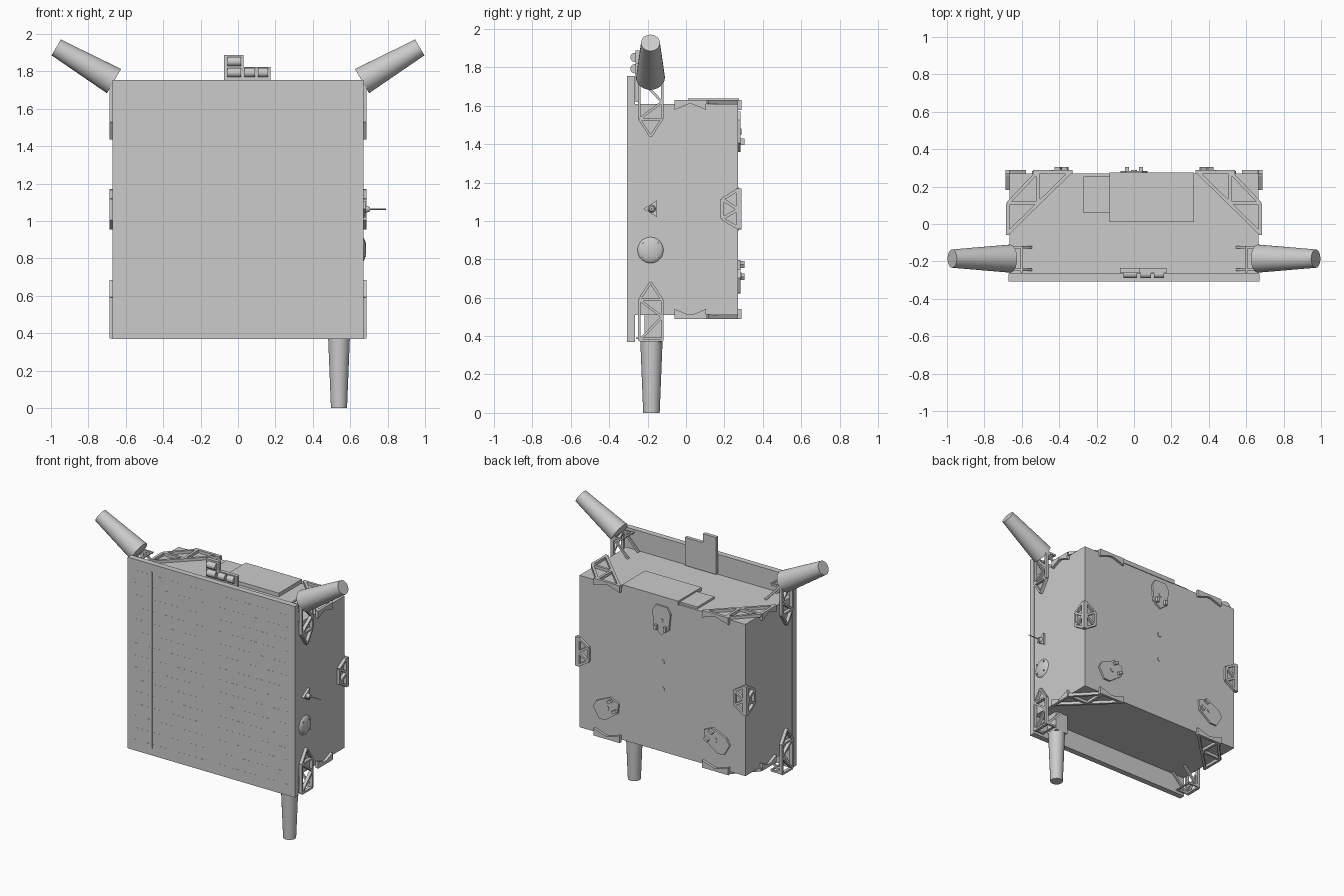
import bpy, bmesh, math
from mathutils import Vector, Matrix

if "Cube" in bpy.data.objects:
    bpy.data.objects.remove(bpy.data.objects["Cube"])

ZC = 1.06  # height of the mirror plane between upper and lower brackets


def finish(name, bm, smooth=False):
    bmesh.ops.recalc_face_normals(bm, faces=bm.faces)
    me = bpy.data.meshes.new(name)
    bm.to_mesh(me)
    bm.free()
    ob = bpy.data.objects.new(name, me)
    bpy.context.collection.objects.link(ob)
    if smooth:
        bpy.ops.object.select_all(action='DESELECT')
        ob.select_set(True)
        bpy.context.view_layer.objects.active = ob
        bpy.ops.object.shade_smooth_by_angle(angle=math.radians(35))
    return ob


def add_box(bm, x0, x1, y0, y1, z0, z1):
    m = Matrix.Translation(((x0 + x1) / 2, (y0 + y1) / 2, (z0 + z1) / 2))
    m = m @ Matrix.Diagonal((x1 - x0, y1 - y0, z1 - z0, 1))
    bmesh.ops.create_cube(bm, size=1, matrix=m)


def box(name, *b):
    bm = bmesh.new()
    add_box(bm, *b)
    return finish(name, bm)


def add_bar(bm, p, q, n, w=0.014, d=0.02):
    """Strut from p to q; width w in plane, depth d along n from the plane."""
    p, q, n = Vector(p), Vector(q), Vector(n).normalized()
    u = (q - p).normalized()
    m = Matrix((u, n.cross(u), n)).transposed().to_4x4()
    m.translation = (p + q) / 2 + n * d / 2
    bmesh.ops.create_cube(bm, size=1, matrix=m @ Matrix.Diagonal(((q - p).length, w, d, 1)))


def add_prism(bm, pts, v):
    f = bm.faces.new([bm.verts.new(p) for p in pts])
    r = bmesh.ops.extrude_face_region(bm, geom=[f], use_keep_orig=True)
    bmesh.ops.translate(bm, vec=v, verts=[e for e in r['geom'] if isinstance(e, bmesh.types.BMVert)])


def add_cone(bm, p, q, r0, r1, seg=32):
    p, q = Vector(p), Vector(q)
    m = (q - p).to_track_quat('Z', 'Y').to_matrix().to_4x4()
    m.translation = (p + q) / 2
    bmesh.ops.create_cone(bm, cap_ends=True, segments=seg, radius1=r0, radius2=r1,
                          depth=(q - p).length, matrix=m)


# Main body, front panel and flat boxes on the roof
box("main_body", -0.665, 0.665, -0.265, 0.27, 0.51, 1.61)
box("front_panel", -0.67, 0.67, -0.307, -0.265, 0.37, 1.755)
box("roof_box_large", -0.13, 0.32, 0.01, 0.275, 1.605, 1.637)
box("roof_box_small", -0.27, -0.13, 0.06, 0.255, 1.605, 1.625)

# Panel seams and rows of cell marks on the front
bm = bmesh.new()
for x in (-0.476, -0.33, -0.186):
    add_box(bm, x - 0.004, x + 0.004, -0.3085, -0.306, 0.42, 1.70)
for r in range(15):
    z = 0.45 + r * 0.0875
    for c in range(26):
        x = -0.6 + c * 0.048
        if abs(x) > 0.04:
            add_box(bm, x - 0.011, x + 0.011, -0.308, -0.306, z - 0.0015, z + 0.0015)
finish("panel_cell_marks", bm)

# Tapered barrels with a mounting block for the lower one
for s, side in ((1, "right"), (-1, "left")):
    bm = bmesh.new()
    add_cone(bm, (s * 0.663, -0.185, 1.748), (s * 0.972, -0.185, 1.928), 0.075, 0.049)
    finish("upper_barrel_" + side, bm, True)
bm = bmesh.new()
add_cone(bm, (0.54, -0.18, 0), (0.54, -0.18, 0.375), 0.043, 0.058)
finish("lower_barrel", bm, True)
box("lower_barrel_mount", 0.49, 0.59, -0.215, -0.125, 0.37, 0.515)

for sx, side in ((1, "right"), (-1, "left")):
    for sz, level in ((1, "upper"), (-1, "lower")):
        def T(x, y, z):
            return (sx * x, y, ZC + sz * (z - ZC))

        # Side bracket joining the panel and body
        bm = bmesh.new()
        P = {k: T(0.665, y, z) for k, (y, z) in dict(
            a=(-0.243, 1.53), b=(-0.125, 1.53), c=(-0.184, 1.44),
            d=(-0.243, 1.742), e=(-0.125, 1.742), m=(-0.125, 1.62)).items()}
        for k in ("ab", "ac", "bc", "ad", "be", "de", "am", "md"):
            add_bar(bm, P[k[0]], P[k[1]], (sx, 0, 0), 0.013, 0.023)
        # shelf and inner braces
        for y in (-0.25, -0.13):
            add_bar(bm, T(0.67, y, 1.735), T(0.55, y, 1.61), (0, 1, 0), 0.016, 0.012)
            add_bar(bm, T(0.67, y, 1.735), T(0.60, y, 1.735), (0, 1, 0), 0.014, 0.012)
        add_bar(bm, T(0.60, -0.26, 1.735), T(0.60, -0.12, 1.735), (0, 0, 1), 0.012, 0.008)
        finish(f"side_bracket_{level}_{side}", bm)

        # Flat truss across the back corner, with small folded flanges
        bm = bmesh.new()
        Q = {k: T(x, y, 1.608) for k, (x, y) in dict(
            a=(0.675, -0.05), b=(0.34, 0.278), c=(0.515, 0.278),
            d=(0.675, 0.11), e=(0.512, 0.115)).items()}
        for k in ("ab", "bc", "cd", "da", "de", "ec"):
            add_bar(bm, Q[k[0]], Q[k[1]], (0, 0, sz), 0.018, 0.022)
        for tri in (((-0.06, 1.63), (-0.06, 1.578), (0.015, 1.61), (0.015, 1.63)),
                    ((0.105, 1.63), (0.105, 1.578), (0.03, 1.61), (0.03, 1.63))):
            add_prism(bm, [T(0.665, y, z) for y, z in tri], (sx * 0.02, 0, 0))
        for tri in (((0.33, 1.63), (0.33, 1.578), (0.43, 1.61), (0.43, 1.63)),
                    ((0.54, 1.63), (0.54, 1.578), (0.44, 1.61), (0.44, 1.63))):
            add_prism(bm, [T(x, 0.268, z) for x, z in tri], (0, 0.02, 0))
        finish(f"corner_truss_{level}_{side}", bm)

    # Half-hexagon bracket folded around the back vertical edge
    bm = bmesh.new()
    hexa = ((0.0, 0.962), (0.083, 1.012), (0.083, 1.113), (0.0, 1.163))
    pairs = list(zip(hexa, hexa[1:])) + [(hexa[1], (0, ZC)), (hexa[2], (0, ZC))]
    for (o, z), (o2, z2) in pairs:
        add_bar(bm, (sx * 0.665, 0.272 - o, z), (sx * 0.665, 0.272 - o2, z2), (sx, 0, 0), 0.016, 0.022)
        add_bar(bm, (sx * (0.668 - o), 0.268, z), (sx * (0.668 - o2), 0.268, z2), (0, 1, 0), 0.016, 0.02)
    add_box(bm, *sorted((sx * 0.655, sx * 0.687)), 0.26, 0.288, 0.957, 1.168)
    finish("edge_bracket_" + side, bm)

# Three attachment plates on the back, turned 120 degrees apart
for i in range(3):
    bm = bmesh.new()
    shape = [(-0.045, 0.105), (0.045, 0.105), (0.072, 0.06), (0.06, -0.06), (0, -0.105), (-0.06, -0.06), (-0.072, 0.06)]
    add_prism(bm, [(x, 0.268, z) for x, z in shape], (0, 0.016, 0))
    for s in (-1, 1):
        add_box(bm, s * 0.037 - 0.01, s * 0.037 + 0.01, 0.28, 0.304, -0.07, -0.035)
    add_cone(bm, (0, 0.28, 0.0), (0, 0.288, 0.0), 0.016, 0.016, 16)
    m = Matrix.Translation((0, 0, 0.965)) @ Matrix.Rotation(math.radians(120 * i), 4, 'Y') @ Matrix.Translation((0, 0, 0.5))
    bm.transform(m)
    finish(f"back_attachment_{i + 1}", bm)

# Two small round ports on the back
bm = bmesh.new()
for z in (1.16, 0.965):
    add_cone(bm, (0, 0.265, z), (0, 0.274, z), 0.018, 0.018, 16)
finish("back_ports", bm)

# Shallow dish on the right side with four studs
bm = bmesh.new()
bmesh.ops.create_uvsphere(bm, u_segments=32, v_segments=16, radius=1,
                          matrix=Matrix.Translation((0.663, -0.185, 0.848)) @ Matrix.Diagonal((0.022, 0.068, 0.068, 1)))
for k in range(4):
    a = math.radians(45 + 90 * k)
    y, z = -0.185 + 0.05 * math.cos(a), 0.848 + 0.05 * math.sin(a)
    add_cone(bm, (0.665, y, z), (0.684, y, z), 0.006, 0.006, 12)
finish("side_dish", bm, True)

# Triangular base with a thin antenna pin
bm = bmesh.new()
add_prism(bm, [(0.66, -0.222, 1.063), (0.66, -0.152, 1.107), (0.66, -0.152, 1.02)], (0.022, 0, 0))
add_cone(bm, (0.68, -0.178, 1.063), (0.705, -0.178, 1.063), 0.02, 0.012, 16)
add_cone(bm, (0.70, -0.178, 1.063), (0.79, -0.178, 1.063), 0.004, 0.003, 8)
finish("antenna_pin", bm)

# L-shaped sensor plate and its cylindrical sensors above the panel
bm = bmesh.new()
L = [(-0.075, 1.62), (0.175, 1.62), (0.175, 1.823), (0.03, 1.823), (0.03, 1.888), (-0.075, 1.888)]
add_prism(bm, [(x, -0.262, z) for x, z in L], (0, 0.026, 0))
finish("sensor_plate", bm)
bm = bmesh.new()
for x0, x1, z in ((-0.055, 0.016, 1.793), (0.035, 0.09, 1.793), (0.106, 0.161, 1.793), (-0.055, 0.016, 1.852)):
    add_cone(bm, (x0, -0.266, z), (x1, -0.266, z), 0.024, 0.024, 24)
finish("sensors", bm, True)
